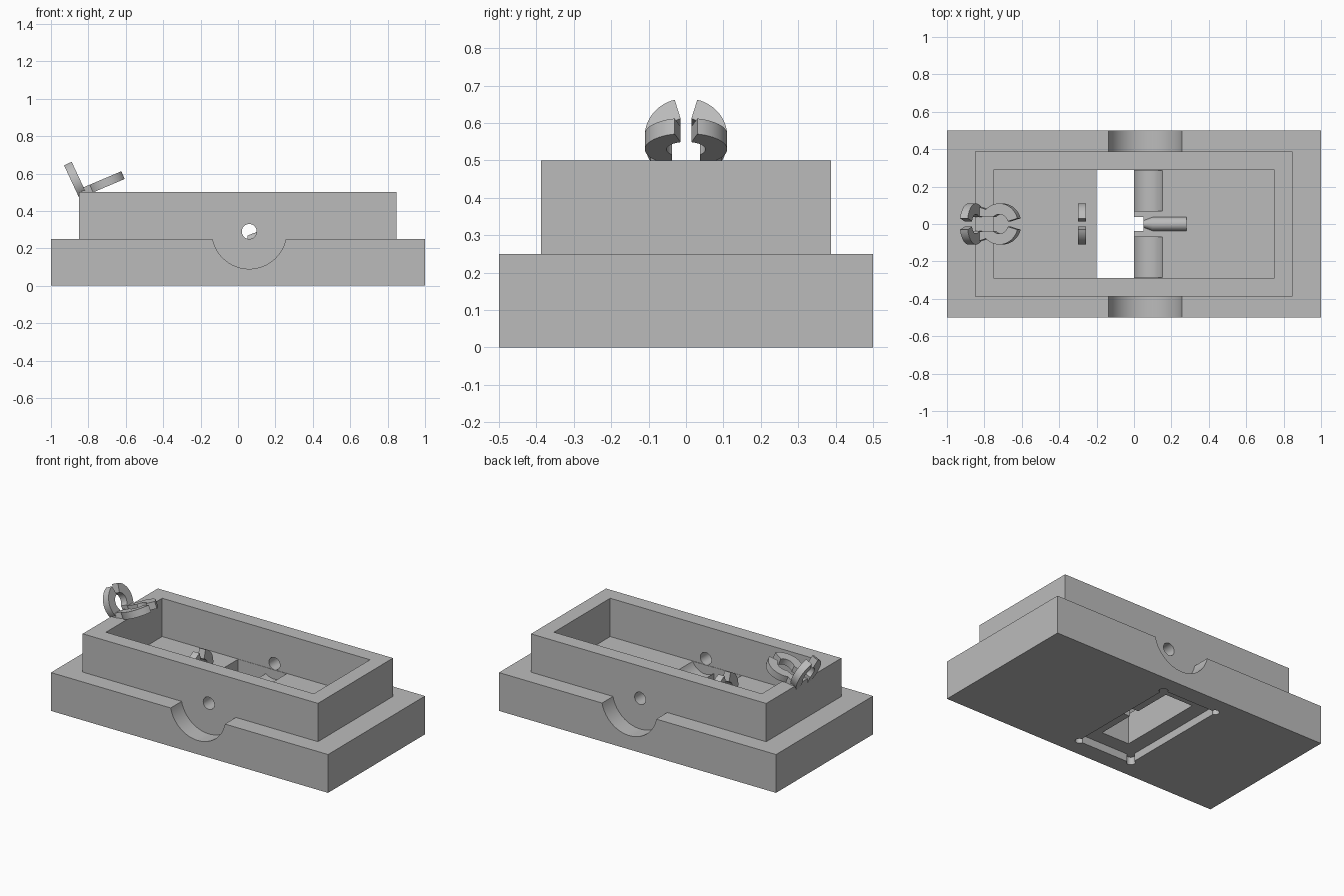
import bpy, bmesh, math
from mathutils import Matrix, Vector

cube = bpy.data.objects.get("Cube")
if cube:
    bpy.data.objects.remove(cube, do_unlink=True)

grey = bpy.data.materials.new("plain grey")
grey.use_nodes = True
colour = (0.5, 0.5, 0.5, 1)
grey.diffuse_color = colour
grey.node_tree.nodes["Principled BSDF"].inputs["Base Color"].default_value = colour


def add_object(name, bm):
    bmesh.ops.recalc_face_normals(bm, faces=bm.faces)
    mesh = bpy.data.meshes.new(name)
    bm.to_mesh(mesh)
    bm.free()
    mesh.materials.append(grey)
    ob = bpy.data.objects.new(name, mesh)
    bpy.context.collection.objects.link(ob)
    return ob


def box(name, lo, hi):
    lo, hi = Vector(lo), Vector(hi)
    bm = bmesh.new()
    place = Matrix.Translation((lo + hi) / 2) @ Matrix.Diagonal((*(hi - lo), 1))
    bmesh.ops.create_cube(bm, size=1, matrix=place)
    return add_object(name, bm)


def rod(name, start, end, r1, r2=None, sides=48):
    start, end = Vector(start), Vector(end)
    axis = end - start
    bm = bmesh.new()
    place = Matrix.Translation((start + end) / 2) @ axis.to_track_quat('Z', 'Y').to_matrix().to_4x4()
    bmesh.ops.create_cone(bm, cap_ends=True, segments=sides, radius1=r1,
                          radius2=r1 if r2 is None else r2, depth=axis.length, matrix=place)
    return add_object(name, bm)


def combine(target, tool, operation='DIFFERENCE'):
    # Apply the boolean at once and drop the tool
    mod = target.modifiers.new("cut", 'BOOLEAN')
    mod.operation, mod.object, mod.solver = operation, tool, 'EXACT'
    graph = bpy.context.evaluated_depsgraph_get()
    mesh = bpy.data.meshes.new_from_object(target.evaluated_get(graph))
    target.modifiers.clear()
    target.data = mesh
    bpy.data.objects.remove(tool, do_unlink=True)


def smooth(ob):
    bpy.ops.object.select_all(action='DESELECT')
    ob.select_set(True)
    bpy.context.view_layer.objects.active = ob
    bpy.ops.object.shade_smooth_by_angle(angle=math.radians(30))


# Stepped housing with an open tray on top
body = box("housing", (-1, -.5, 0), (1, .5, .25))
combine(body, box("upper_block", (-.85, -.387, .2), (.848, .387, .5)), 'UNION')
combine(body, box("tray_cut", (-.75, -.29, .25), (.75, .29, .6)))

# Window through the floor and the plate recess beneath, with relieved corners
combine(body, box("recess_cut", (-.3, -.385, -.1), (.1, .385, .05)))
for x in (-.295, .095):
    for y in (-.38, .38):
        combine(body, rod("corner_cut", (x, y, -.1), (x, y, .05), .026, sides=24))
combine(body, box("window_cut", (-.2, -.288, -.1), (0, .288, .3)))
combine(body, box("relief_cut", (-.05, -.038, -.1), (.05, .038, .3)))

# Wheel notches, axle holes and bearing troughs on both sides
AX, AZ = .06, .29
for s in (-1, 1):
    combine(body, rod("notch_cut", (AX, s * .387, AZ), (AX, s * .6, AZ), .2, sides=64))
    combine(body, rod("axle_cut", (AX, s * .27, AZ), (AX, s * .45, AZ), .04))
    combine(body, rod("trough_cut", (AX, s * .07, AZ), (AX, s * .287, AZ), .1))

# Tapered groove in the tray floor
groove = rod("groove_cut", (.1, 0, .25), (.28, 0, .25), .037, sides=32)
for a, b in ((.1, .05), (.28, .33)):
    combine(groove, rod("groove_end", (a, 0, .25), (b, 0, .25), .037, .018, sides=32), 'UNION')
combine(body, groove)
smooth(body)


def clip(name, x, z, tilt, thick=.045, outer=.11, inner=.052):
    # Split ring on two feet, made as one half and mirrored
    angles = [math.radians(74 - 119 * i / 20) for i in range(21)]
    half = [(outer * math.cos(a), outer * math.sin(a)) for a in angles]
    half += [(.095, -.13), (.04, -.13)]
    half += [(inner * math.cos(a), inner * math.sin(a)) for a in reversed(angles)]
    bm = bmesh.new()
    for s in (-1, 1):
        face = bm.faces.new([bm.verts.new((-thick / 2, s * y, h)) for y, h in half])
        new = bmesh.ops.extrude_face_region(bm, geom=[face])["geom"]
        bmesh.ops.translate(bm, vec=(thick, 0, 0),
                            verts=[v for v in new if isinstance(v, bmesh.types.BMVert)])
    ob = add_object(name, bm)
    ob.matrix_world = (Matrix.Translation((x, 0, z))
                       @ Matrix.Rotation(math.radians(tilt), 4, 'Y'))
    smooth(ob)


clip("floor_clip", -.278, .29, 0)
clip("upright_rim_clip", -.865, .557, -25)
clip("leaning_rim_clip", -.712, .55, 67)
